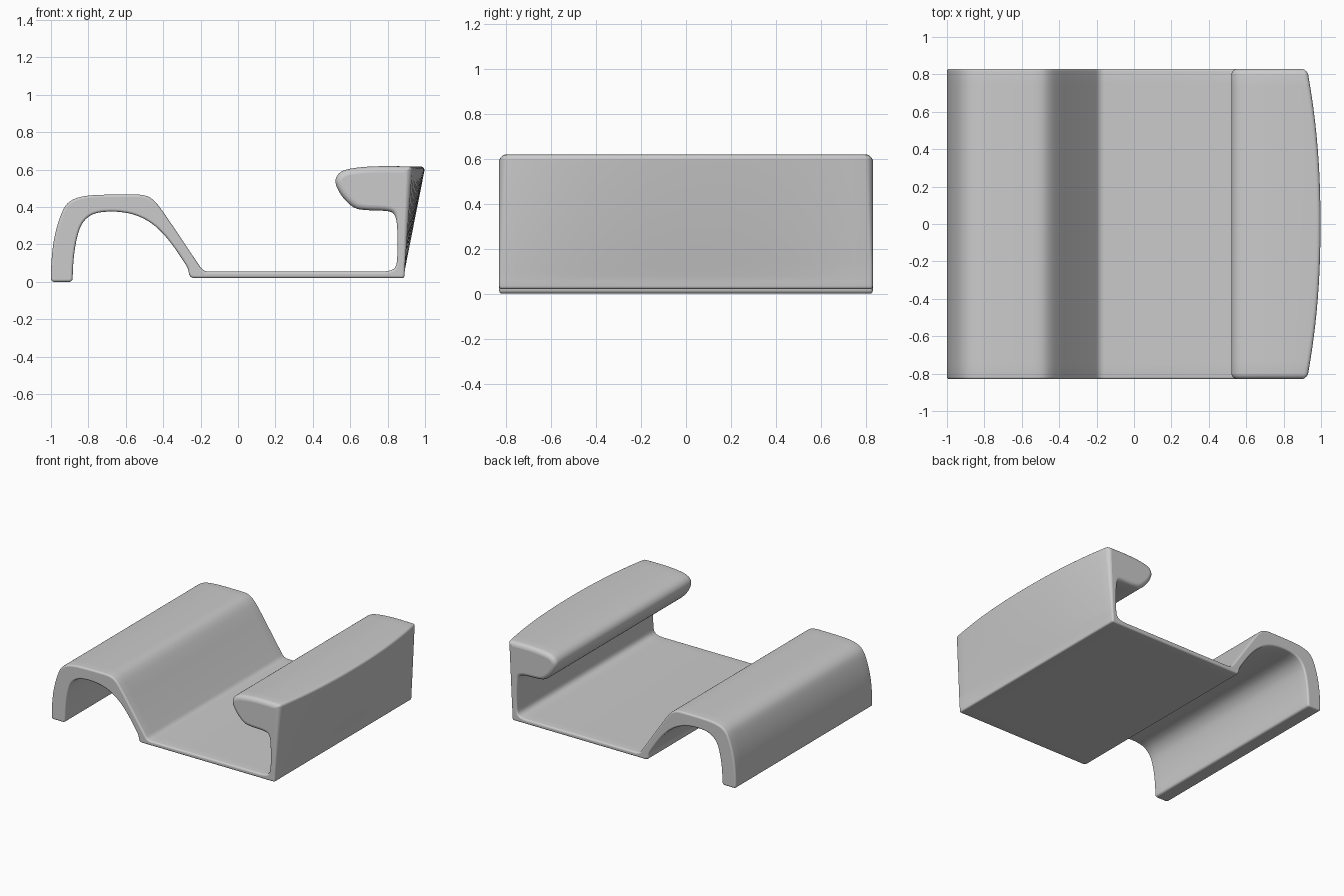
import bpy, bmesh, math
from mathutils import Vector

if "Cube" in bpy.data.objects:
    bpy.data.objects.remove(bpy.data.objects["Cube"])

HALF = 0.83      # half depth along y
BULGE = 0.072    # outward bow of the right wall

# side profile: (x, z, corner radius)
PROFILE = [
    # left leg and hump, outside
    (-0.885, 0.0, .02), (-1.0, 0.0, .02), (-1.0, 0.09, 1), (-0.985, 0.24, 1),
    (-0.94, 0.385, 1), (-0.90, 0.435, 1), (-0.83, 0.46, 1), (-0.72, 0.467, 1),
    (-0.50, 0.467, .05), (-0.45, 0.44, 1), (-0.40, 0.375, .05), (-0.185, 0.055, .03),
    # tray floor, wall inside
    (0.79, 0.055, .03), (0.838, 0.067, 1), (0.853, 0.11, 1), (0.853, 0.30, 1),
    (0.84, 0.36, 1), (0.81, 0.381, 1),
    # padded rest
    (0.66, 0.383, 1), (0.61, 0.40, 1), (0.555, 0.455, 1), (0.52, 0.52, 1),
    (0.522, 0.56, 1), (0.55, 0.592, 1), (0.61, 0.609, 1), (0.74, 0.62, 1),
    # wall outside and floor underside
    (0.927, 0.617, .025), (0.893, 0.09, .05), (0.890, 0.02, .015),
    (-0.245, 0.02, .015), (-0.262, 0.035, .015),
    # hump underside
    (-0.265, 0.07, .03), (-0.36, 0.215, 1), (-0.45, 0.31, 1), (-0.55, 0.362, 1),
    (-0.66, 0.379, 1), (-0.77, 0.37, 1), (-0.83, 0.325, 1), (-0.86, 0.25, 1),
    (-0.88, 0.13, 1),
]


def rounded(points, seg=5):
    """Round every corner of a closed polygon with a small curve."""
    out, n = [], len(points)
    for i, (x, z, r) in enumerate(points):
        p = Vector((x, z))
        a, b = Vector(points[i - 1][:2]) - p, Vector(points[(i + 1) % n][:2]) - p
        s = p + a.normalized() * min(r, a.length / 2)
        e = p + b.normalized() * min(r, b.length / 2)
        for k in range(seg + 1):
            t = k / seg
            q = s * (1 - t) ** 2 + p * 2 * t * (1 - t) + e * t * t
            if not out or (q - out[-1]).length > 1e-4:
                out.append(q)
    if (out[0] - out[-1]).length < 1e-4:
        out.pop()
    return out


def step(v, lo, hi):
    t = max(0.0, min(1.0, (v - lo) / (hi - lo)))
    return t * t * (3 - 2 * t)


pts = rounded(PROFILE)
n = len(pts)
area = sum(pts[i - 1].x * pts[i].y - pts[i].x * pts[i - 1].y for i in range(n))
side = 1 if area > 0 else -1
inward = []
for i in range(n):
    t = (pts[(i + 1) % n] - pts[i - 1]).normalized()
    inward.append(Vector((-t.y, t.x)) * side)

# sections along y: (fraction of the depth, roundover angle)
angles = [math.pi / 2 * k / 5 for k in range(6)]
stations = [(-1, a) for a in angles]
stations += [(-1 + 2 * k / 24, math.pi / 2) for k in range(1, 24)]
stations += [(1, a) for a in reversed(angles)]

bm = bmesh.new()
rings = []
for f, a in stations:
    ring = []
    for p, d in zip(pts, inward):
        # end roundover is softer on the padded rest
        r = 0.013 + 0.02 * step(p.x, 0.4, 0.5) * step(p.y, 0.3, 0.42)
        q = p + d * r * (1 - math.sin(a))
        y = f * (HALF - r) + math.copysign(r * math.cos(a), f) * (abs(f) == 1)
        w = step(p.x, 0.86, 0.885) * max(0, min(1, (p.y - 0.06) / 0.54))
        x = q.x + BULGE * w * (1 - abs(y / HALF) ** 2.2)
        ring.append(bm.verts.new((x, y, q.y)))
    rings.append(ring)
for r0, r1 in zip(rings, rings[1:]):
    for i in range(n):
        bm.faces.new((r0[i - 1], r0[i], r1[i], r1[i - 1]))
bm.faces.new(rings[0])
bm.faces.new(rings[-1])
bmesh.ops.recalc_face_normals(bm, faces=bm.faces)

# tray body with hooked leg and padded rest
mesh = bpy.data.meshes.new("tray_body")
bm.to_mesh(mesh)
bm.free()
body = bpy.data.objects.new("tray_body", mesh)
bpy.context.collection.objects.link(body)
bpy.context.view_layer.objects.active = body
body.select_set(True)
bpy.ops.object.shade_smooth_by_angle(angle=math.radians(40))
for poly in mesh.polygons:
    if len(poly.vertices) > 4:
        poly.use_smooth = False
